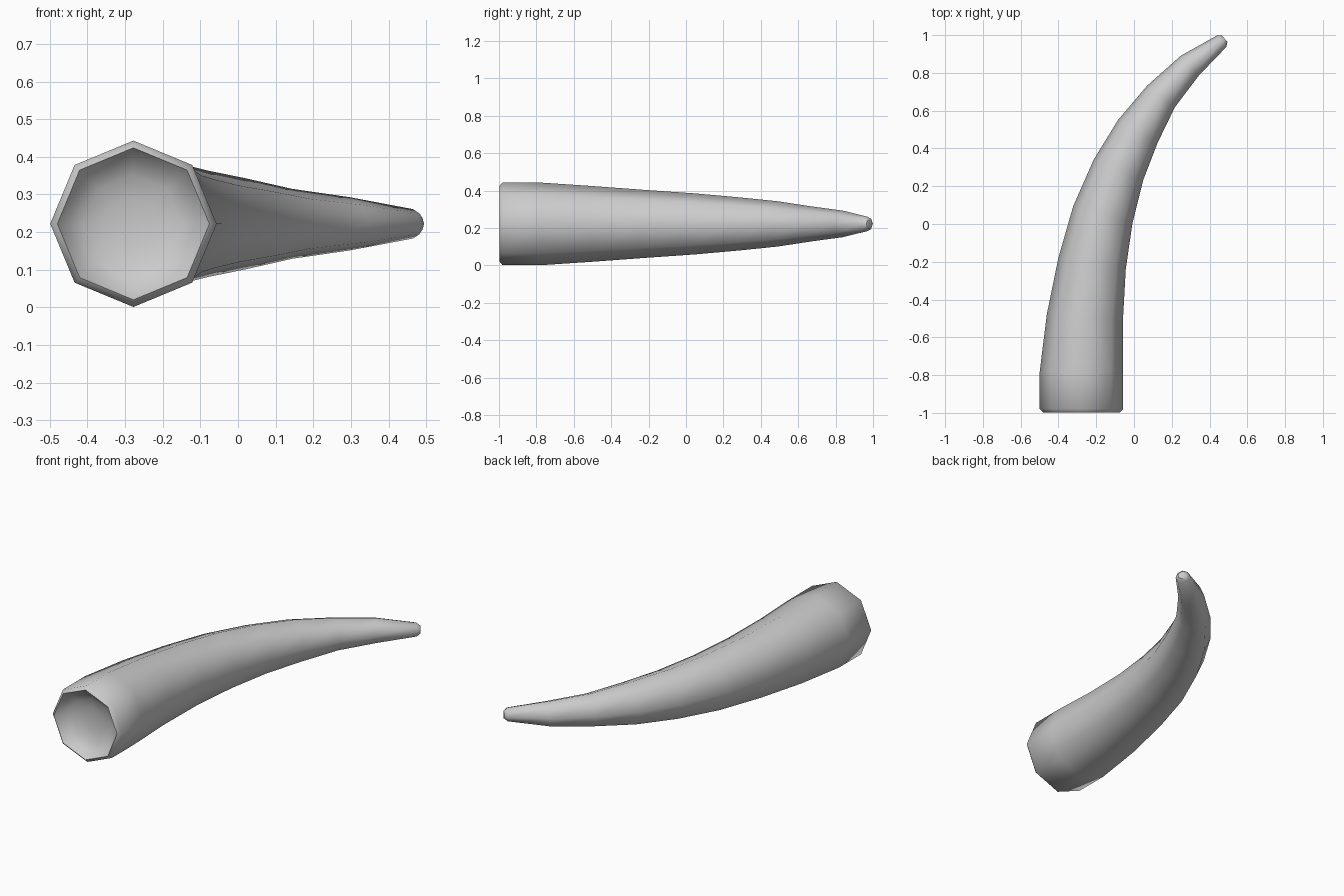
import bpy
import bmesh
from math import cos, sin, pi, radians
from mathutils import Vector

SIDES = 8
MID_Z = 0.222

cube = bpy.data.objects.get("Cube")
if cube:
    bpy.data.objects.remove(cube, do_unlink=True)

grey = bpy.data.materials.new("horn_grey")
grey.use_nodes = True
grey.diffuse_color = (0.6, 0.6, 0.6, 1)
grey.node_tree.nodes["Principled BSDF"].inputs["Base Color"].default_value = (0.6, 0.6, 0.6, 1)

# Shallow dish in the open end, from its centre out to the rim: x, y, radius
dish = [(-0.278, -0.92, 0.07), (-0.278, -0.935, 0.13),
        (-0.278, -0.96, 0.175), (-0.278, -0.998, 0.202)]
# Curved, tapering body from the rim to the blunt tip: x, y, radius
body = [(-0.278, -0.98, 0.221), (-0.278, -0.78, 0.221), (-0.26, -0.495, 0.202),
        (-0.222, -0.21, 0.181), (-0.165, 0.05, 0.163), (-0.083, 0.285, 0.142),
        (0.02, 0.49, 0.121), (0.143, 0.675, 0.093), (0.295, 0.838, 0.071),
        (0.465, 0.968, 0.039), (0.48, 0.981, 0.022)]


def add_ring(bm, centre, direction, radius):
    """Octagon square to the path, with one corner pointing up."""
    side = Vector((direction.y, -direction.x, 0)).normalized()
    up = Vector((0, 0, 1))
    return [bm.verts.new(centre + radius * (side * cos(a) + up * sin(a)))
            for a in (2 * pi * i / SIDES for i in range(SIDES))]


bm = bmesh.new()
path = [Vector((x, y, MID_Z)) for x, y, r in body]
rings = [add_ring(bm, Vector((x, y, MID_Z)), Vector((0, 1, 0)), r) for x, y, r in dish]
for i, (x, y, r) in enumerate(body):
    # The two straight rings at the mouth stay square to the y axis
    if i < 2:
        direction = Vector((0, 1, 0))
    else:
        direction = path[min(i + 1, len(path) - 1)] - path[i - 1]
    rings.append(add_ring(bm, path[i], direction, r))

# Walls between neighbouring rings, then the dish floor and the tip cap
for a, b in zip(rings, rings[1:]):
    for i in range(SIDES):
        j = (i + 1) % SIDES
        bm.faces.new((a[i], a[j], b[j], b[i]))
bm.faces.new(rings[0])
bm.faces.new(rings[-1])
bmesh.ops.recalc_face_normals(bm, faces=bm.faces)

mesh = bpy.data.meshes.new("horn")
bm.to_mesh(mesh)
bm.free()
mesh.materials.append(grey)
horn = bpy.data.objects.new("horn", mesh)
bpy.context.collection.objects.link(horn)

# Smooth round the body, crisp at the rim
bpy.ops.object.select_all(action='DESELECT')
horn.select_set(True)
bpy.context.view_layer.objects.active = horn
bpy.ops.object.shade_smooth_by_angle(angle=radians(50))
